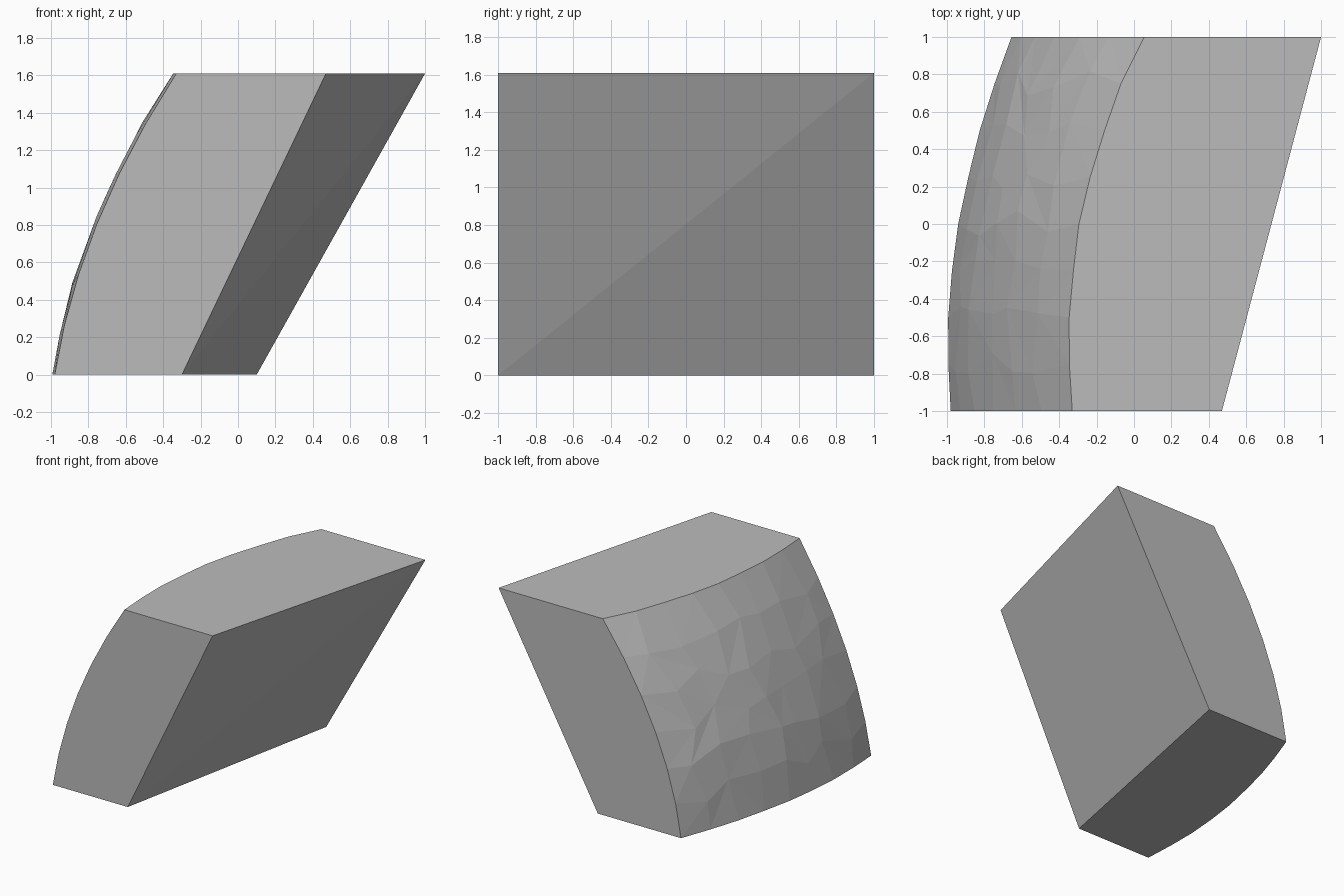
import bpy, bmesh, random
from mathutils import Vector

if "Cube" in bpy.data.objects:
    bpy.data.objects.remove(bpy.data.objects["Cube"])

random.seed(4)
H = 1.61
NY, NZ = 8, 6

stone = bpy.data.materials.new("stone grey")
stone.diffuse_color = (0.5, 0.5, 0.5, 1)
stone.use_nodes = True
stone.node_tree.nodes["Principled BSDF"].inputs["Base Color"].default_value = stone.diffuse_color

# plan outline (y, x) of the bulging face along the bottom and top edges
BOTTOM = [(-1, -.98), (-.6, -1), (-.3, -.98), (0, -.94), (.3, -.875), (.6, -.80), (1, -.655)]
TOP = [(-1, -.33), (-.6, -.355), (-.3, -.33), (.08, -.285), (.3, -.22), (.65, -.11), (.85, -.03), (1, .055)]


def sample(outline, y):
    for (y0, x0), (y1, x1) in zip(outline, outline[1:]):
        if y <= y1:
            return x0 + (x1 - x0) * (y - y0) / (y1 - y0)
    return outline[-1][1]


def bulge_point(y, t):
    """Point on the bulging face at depth y and height fraction t."""
    x = sample(BOTTOM, y) * (1 - t) + sample(TOP, y) * t
    x -= (0.1125 + 0.0125 * y) * 4 * t * (1 - t)
    return Vector((x, y, t * H))


bm = bmesh.new()

# rough bulging face: a grid with its inner points shifted along the surface
grid = []
for i in range(NY + 1):
    row = []
    for j in range(NZ + 1):
        y, t = -1 + 2 * i / NY, j / NZ
        if 0 < i < NY and 0 < j < NZ:
            y += random.uniform(-.07, .07)
            t += random.uniform(-.045, .045)
        p = bulge_point(y, t)
        if 0 < i < NY and 0 < j < NZ:
            p.x += random.uniform(-.006, .006)
        row.append(bm.verts.new(p))
    grid.append(row)
for i in range(NY):
    for j in range(NZ):
        a, b, c, d = grid[i][j], grid[i + 1][j], grid[i + 1][j + 1], grid[i][j + 1]
        if random.random() < .5:
            bm.faces.new((a, b, c))
            bm.faces.new((a, c, d))
        else:
            bm.faces.new((a, b, d))
            bm.faces.new((b, c, d))

# corners of the slanted flat face
fb, ft, bt, bb = [bm.verts.new(p) for p in
                  ((-.30, -1, 0), (.47, -1, H), (1, 1, H), (.10, 1, 0))]
bm.faces.new((fb, bb, bt))
bm.faces.new((fb, bt, ft))

# flat front, back, bottom and top
bm.faces.new(grid[0] + [ft, fb])
bm.faces.new(grid[NY] + [bt, bb])
bm.faces.new([r[0] for r in grid] + [bb, fb])
bm.faces.new([r[NZ] for r in grid] + [bt, ft])
bmesh.ops.recalc_face_normals(bm, faces=bm.faces)

mesh = bpy.data.meshes.new("stone_block")
bm.to_mesh(mesh)
bm.free()
mesh.materials.append(stone)
block = bpy.data.objects.new("stone_block", mesh)
bpy.context.collection.objects.link(block)
